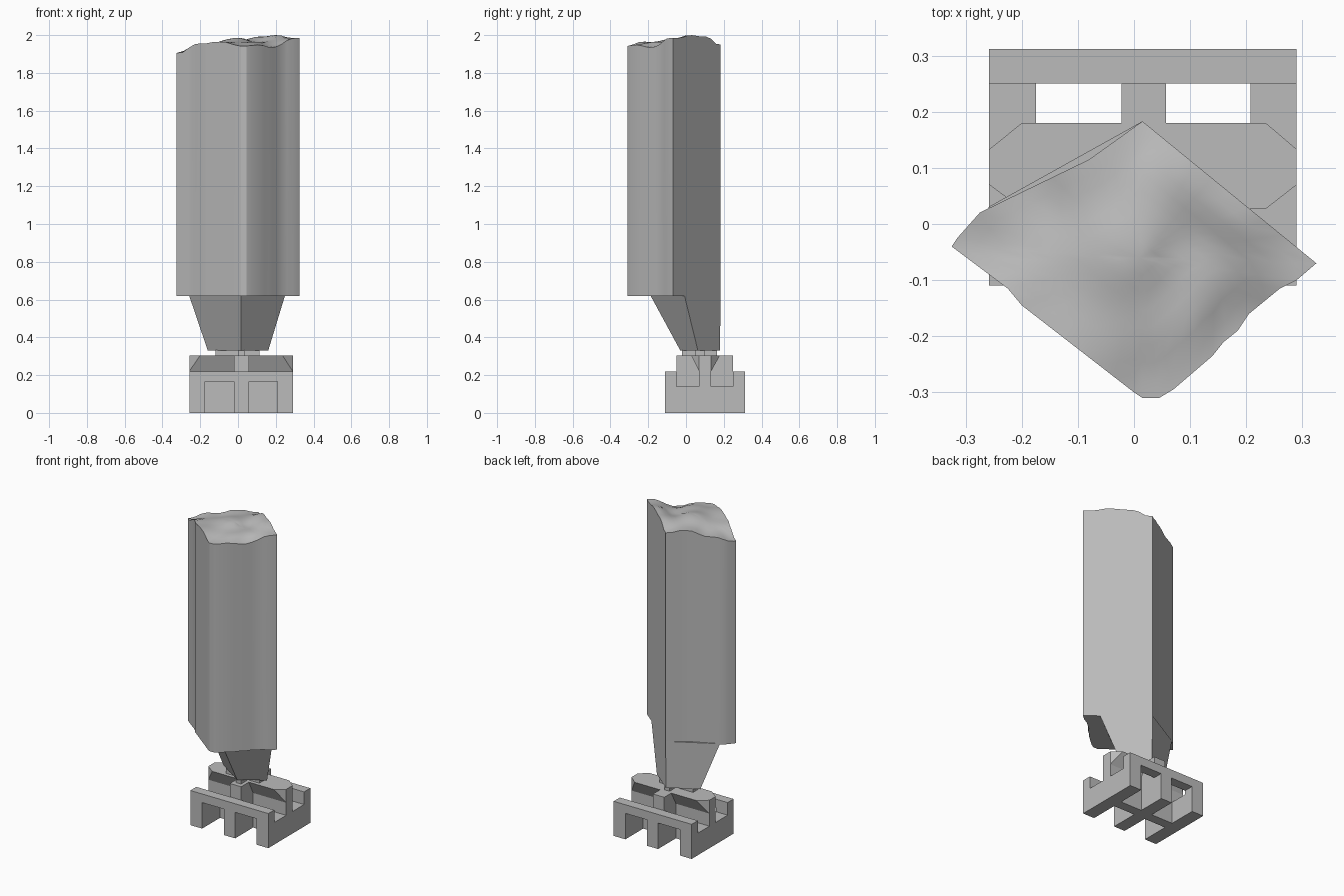
import bpy, bmesh
from mathutils import Vector

cube = bpy.data.objects.get("Cube")
if cube:
    bpy.data.objects.remove(cube, do_unlink=True)

grey = bpy.data.materials.new("plain_grey")
grey.use_nodes = True
grey.diffuse_color = (0.5, 0.5, 0.5, 1)
grey.node_tree.nodes["Principled BSDF"].inputs["Base Color"].default_value = (0.5, 0.5, 0.5, 1)


def make_object(name, bm):
    bmesh.ops.recalc_face_normals(bm, faces=bm.faces)
    mesh = bpy.data.meshes.new(name)
    bm.to_mesh(mesh)
    bm.free()
    mesh.materials.append(grey)
    obj = bpy.data.objects.new(name, mesh)
    bpy.context.collection.objects.link(obj)
    return obj


def box(name, x, y, z):
    bm = bmesh.new()
    bmesh.ops.create_cube(bm, size=1)
    for v in bm.verts:
        v.co = [lo + (hi - lo) * (c + 0.5) for c, (lo, hi) in zip(v.co, (x, y, z))]
    return make_object(name, bm)


def bridge(bm, a, b):
    n = len(a)
    for i in range(n):
        bm.faces.new((a[i], a[(i + 1) % n], b[(i + 1) % n], b[i]))


def loft(name, rings):
    bm = bmesh.new()
    loops = [[bm.verts.new(p) for p in ring] for ring in rings]
    for a, b in zip(loops, loops[1:]):
        bridge(bm, a, b)
    bm.faces.new(loops[0])
    bm.faces.new(loops[-1])
    return make_object(name, bm)


def combine(target, other, operation):
    mod = target.modifiers.new(operation.lower(), 'BOOLEAN')
    mod.operation = operation
    mod.solver = 'EXACT'
    mod.object = other
    bpy.context.view_layer.objects.active = target
    bpy.ops.object.modifier_apply(modifier=mod.name)
    bpy.data.objects.remove(other, do_unlink=True)


# Slotted base: solid block with two cross channels and four leg openings
LEFT, RIGHT = -0.258, 0.29
base = box("base", (LEFT, RIGHT), (-0.11, 0.312), (0, 0.22))
for y in ((-0.05, 0.07), (0.133, 0.25)):
    combine(base, box("channel", (-1, 1), y, (0.14, 0.5)), 'DIFFERENCE')
for x in ((-0.175, -0.022), (0.057, 0.208)):
    for y in ((-0.5, 0.07), (0.133, 0.5)):
        combine(base, box("opening", x, y, (-0.1, 0.165)), 'DIFFERENCE')

# Centre post running front to back
combine(base, box("post", (-0.022, 0.057), (-0.05, 0.25), (0, 0.305)), 'UNION')

# Cross web that flares out into an eight-sided top plate
low = [(LEFT, 0.07), (LEFT, 0.07), (RIGHT, 0.07), (RIGHT, 0.07),
       (RIGHT, 0.133), (RIGHT, 0.133), (LEFT, 0.133), (LEFT, 0.133)]
top = [(LEFT, 0.07), (-0.2, 0.027), (0.235, 0.027), (RIGHT, 0.07),
       (RIGHT, 0.133), (0.235, 0.18), (-0.2, 0.18), (LEFT, 0.133)]
bm = bmesh.new()
loops = [[bm.verts.new((x, y, z)) for x, y in ring] for ring, z in ((low, 0.22), (top, 0.305))]
bridge(bm, *loops)
bm.faces.new(loops[0])
bm.faces.new(loops[1])
bmesh.ops.remove_doubles(bm, verts=bm.verts, dist=0.0001)
web = make_object("flared_plate", bm)

# Tapered neck whose rear corner stays upright
neck_top = [(0.25, -0.009), (0.015, 0.183), (-0.26, 0.03), (0.015, -0.19)]
neck_low = [(0.16, 0.063), (0.015, 0.18), (-0.16, 0.085), (0.015, -0.03)]
neck = loft("neck", [[(x, y, 0.33) for x, y in neck_low], [(x, y, 0.625) for x, y in neck_top]])

# Small cross-shaped spacer between neck and plate
spacer = box("spacer", (-0.12, 0.115), (0.05, 0.1), (0.3, 0.333))
combine(spacer, box("spacer_bar", (0, 0.035), (-0.02, 0.165), (0.3, 0.333)), 'UNION')

# Tall column outline, starting at the left-hand corner
outline = [(-0.325, -0.04), (-0.225, -0.115), (-0.2, -0.145), (0, -0.3), (0.015, -0.31),
           (0.045, -0.31), (0.07, -0.295), (0.14, -0.235), (0.16, -0.21), (0.185, -0.19),
           (0.205, -0.16), (0.26, -0.115), (0.29, -0.1), (0.325, -0.07), (0.015, 0.183),
           (-0.08, 0.115), (-0.245, 0.035), (-0.275, 0.02), (-0.315, -0.025)]
# Heights that shape the uneven top surface
bumps = [(-0.325, -0.04, 1.905), (-0.2, -0.145, 1.955), (-0.1, -0.22, 1.965), (0.03, -0.31, 1.943),
         (0.18, -0.19, 1.935), (0.325, -0.07, 1.985), (0.2, 0.03, 2.0), (0.12, 0.1, 1.992),
         (0.015, 0.183, 1.95), (-0.08, 0.115, 1.965), (-0.2, 0.05, 1.935),
         (0, -0.05, 1.985), (0.1, -0.05, 1.962), (0.09, -0.15, 1.965)]


def height(x, y):
    total = weight = 0
    for bx, by, bz in bumps:
        w = 1 / ((x - bx) ** 2 + (y - by) ** 2 + 0.0003) ** 1.5
        total += w * bz
        weight += w
    return total / weight


points = []
for a, b in zip(outline, outline[1:] + outline[:1]):
    a, b = Vector(a), Vector(b)
    steps = max(1, round((b - a).length / 0.04))
    points += [a.lerp(b, i / steps) for i in range(steps)]

bm = bmesh.new()
centre = Vector((0.01, -0.06))
bottom = [bm.verts.new((p.x, p.y, 0.62)) for p in points]
bm.faces.new(bottom)
previous = bottom
RINGS = 8
for r in range(RINGS):
    flat = [centre.lerp(p, 1 - r / RINGS) for p in points]
    ring = [bm.verts.new((p.x, p.y, height(p.x, p.y))) for p in flat]
    bridge(bm, previous, ring)
    previous = ring
tip = bm.verts.new((centre.x, centre.y, height(centre.x, centre.y)))
for a, b in zip(previous, previous[1:] + previous[:1]):
    bm.faces.new((a, b, tip))
column = make_object("column", bm)

# Smooth the column while keeping its corners sharp
bpy.ops.object.select_all(action='DESELECT')
column.select_set(True)
bpy.context.view_layer.objects.active = column
bpy.ops.object.shade_smooth_by_angle(angle=0.5)
